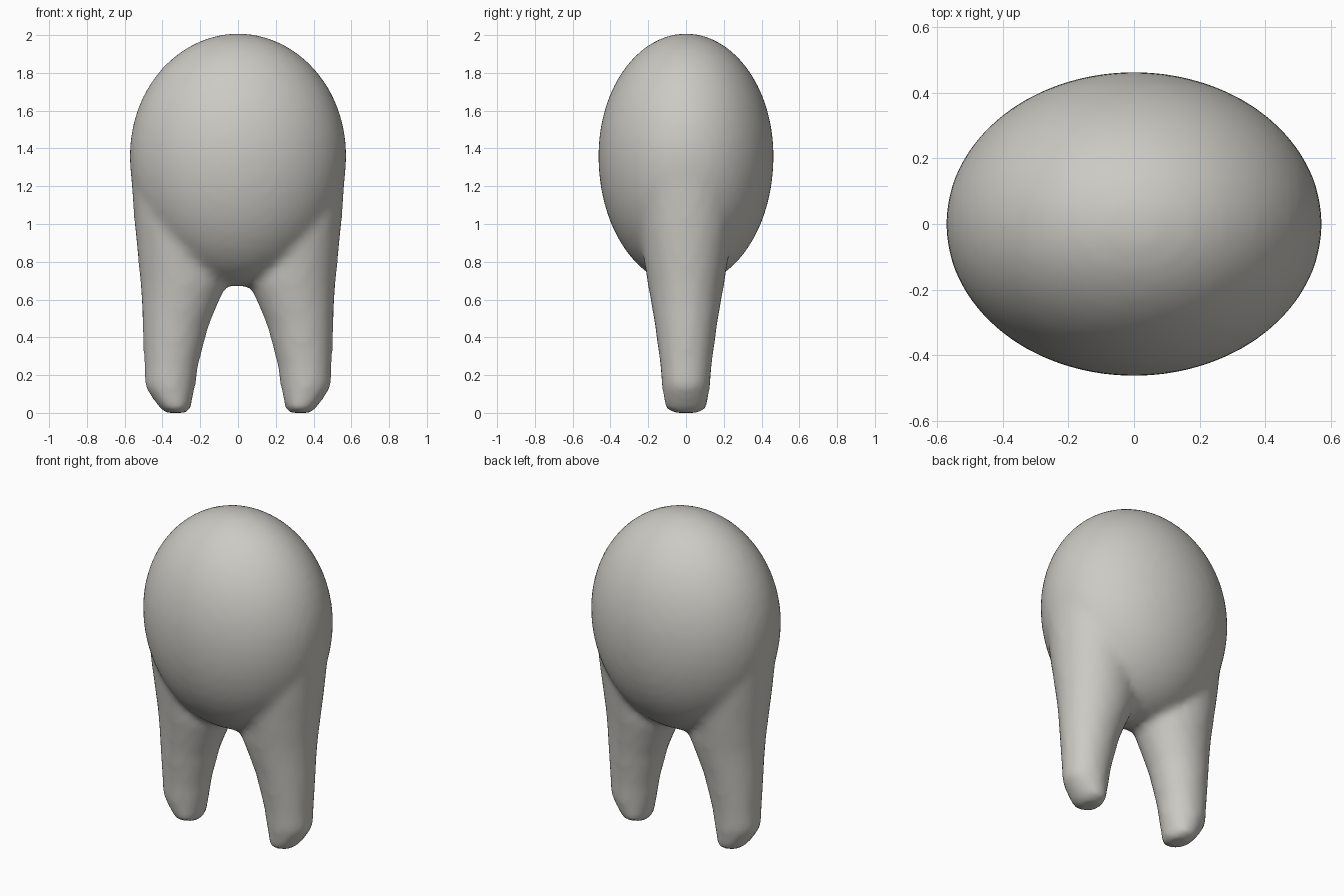
import bpy, bmesh
from math import sin, cos, tau
from mathutils import Matrix

old = bpy.data.objects.get("Cube")
if old:
    bpy.data.objects.remove(old, do_unlink=True)

# Leg sections: height, inner x, outer x, half depth
LEG = [
    (0.0, 0.27, 0.39, 0.07), (0.02, 0.25, 0.41, 0.11), (0.08, 0.24, 0.455, 0.12),
    (0.14, 0.225, 0.495, 0.128), (0.25, 0.21, 0.497, 0.137), (0.46, 0.155, 0.506, 0.165),
    (0.58, 0.105, 0.51, 0.185), (0.68, 0.06, 0.517, 0.203), (0.82, 0.06, 0.53, 0.225),
    (1.0, 0.06, 0.548, 0.25), (1.2, 0.06, 0.564, 0.27), (1.36, 0.08, 0.57, 0.26),
]
SIDES = 24


def add_leg(bm, side):
    """Loft the oval sections into a closed leg."""
    rings = []
    for z, inner, outer, depth in LEG:
        mid, half = (inner + outer) / 2, (outer - inner) / 2
        rings.append([bm.verts.new((side * (mid + half * cos(tau * i / SIDES)),
                                    depth * sin(tau * i / SIDES), z))
                      for i in range(SIDES)])
    for low, high in zip(rings, rings[1:]):
        for i in range(SIDES):
            j = (i + 1) % SIDES
            bm.faces.new((low[i], low[j], high[j], high[i]))
    bm.faces.new(rings[0][::-1])
    bm.faces.new(rings[-1])


bm = bmesh.new()

# Egg-shaped body, slightly longer below its middle
body = bmesh.ops.create_icosphere(bm, subdivisions=4, radius=1)["verts"]
for v in body:
    x, y, z = v.co
    v.co = (0.575 * x, 0.465 * y, 1.36 + z * (0.65 if z > 0 else 0.69))

for side in (-1, 1):
    add_leg(bm, side)
bmesh.ops.recalc_face_normals(bm, faces=bm.faces)

mesh = bpy.data.meshes.new("body_with_legs")
bm.to_mesh(mesh)
bm.free()
obj = bpy.data.objects.new("body_with_legs", mesh)
bpy.context.collection.objects.link(obj)

# Warm grey surface
grey = bpy.data.materials.new("warm_grey")
grey.use_nodes = True
color = (0.6, 0.59, 0.55, 1)
grey.diffuse_color = color
grey.node_tree.nodes["Principled BSDF"].inputs["Base Color"].default_value = color
mesh.materials.append(grey)

# Fuse the parts and soften the joins
fuse = obj.modifiers.new("fuse", 'REMESH')
fuse.mode = 'VOXEL'
fuse.voxel_size = 0.025
fuse.use_smooth_shade = True
soft = obj.modifiers.new("soften", 'SMOOTH')
soft.factor = 0.5
soft.iterations = 8
